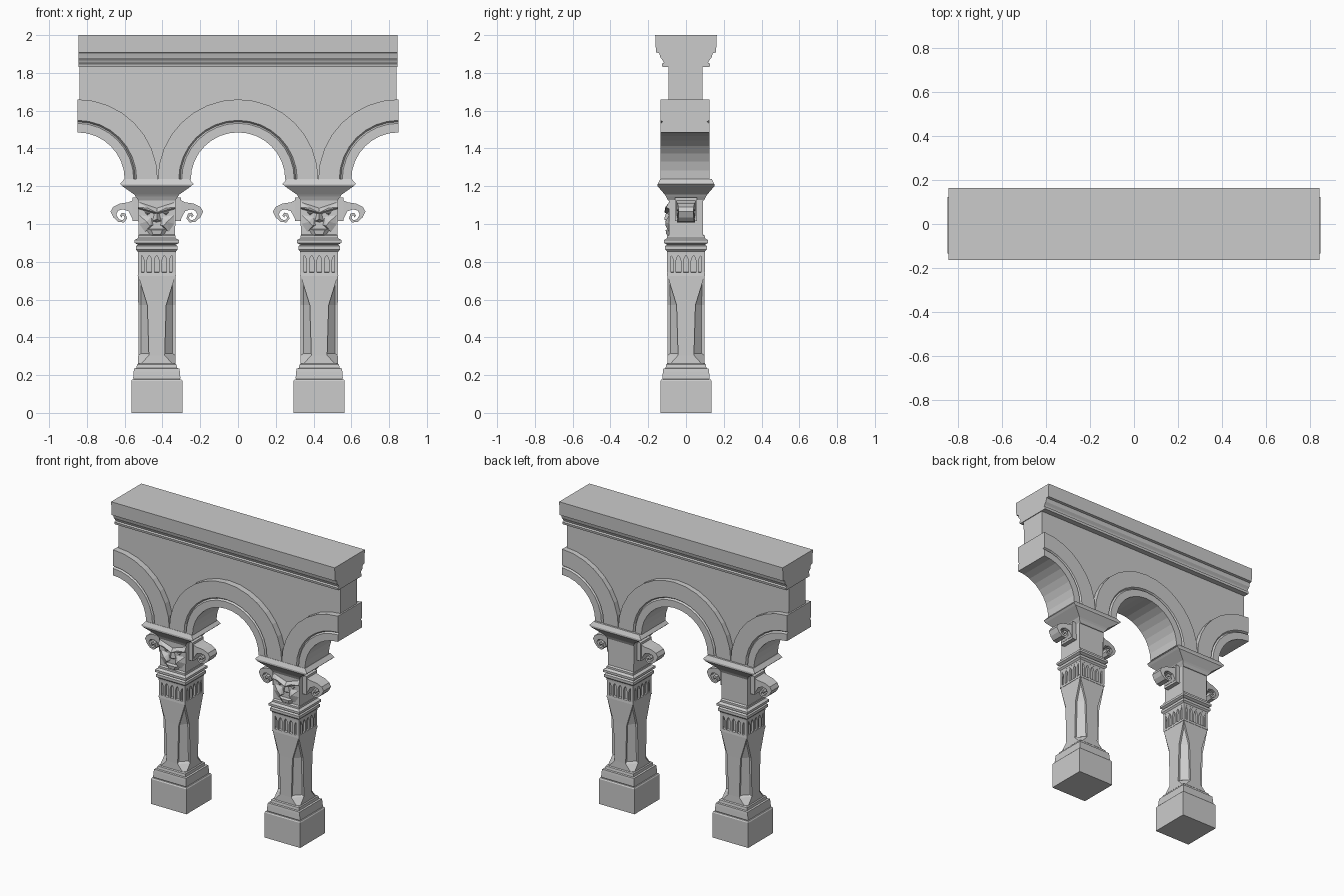
import bpy, bmesh
from math import sin, cos, radians
from mathutils import Matrix

if "Cube" in bpy.data.objects:
    bpy.data.objects.remove(bpy.data.objects["Cube"])


def finish(name, bm):
    bmesh.ops.recalc_face_normals(bm, faces=bm.faces)
    me = bpy.data.meshes.new(name)
    bm.to_mesh(me)
    bm.free()
    ob = bpy.data.objects.new(name, me)
    bpy.context.collection.objects.link(ob)
    return ob


def loft(bm, sections):
    """Skin closed sections in order and cap both ends."""
    rows = [[bm.verts.new(p) for p in s] for s in sections]
    n = len(rows[0])
    for a, b in zip(rows, rows[1:]):
        for i in range(n):
            j = (i + 1) % n
            bm.faces.new((a[i], a[j], b[j], b[i]))
    bm.faces.new(rows[0])
    bm.faces.new(rows[-1])


def stack(name, levels):
    """Rectangular moulding from (z, half x, half y) levels."""
    bm = bmesh.new()
    loft(bm, [[(-x, -y, z), (x, -y, z), (x, y, z), (-x, y, z)] for z, x, y in levels])
    return finish(name, bm)


def square(pairs):
    return [(z, h, h) for z, h in pairs]


def hull(bm, pts):
    vs = [bm.verts.new(p) for p in pts]
    bmesh.ops.convex_hull(bm, input=vs)


def arc(cx, r, a0, a1, n):
    angles = [radians(a0 + (a1 - a0) * i / n) for i in range(n + 1)]
    return [(cx + r * cos(a), SPRING + r * sin(a)) for a in angles]


SPRING, COL_X = 1.235, 0.43
parts = []

# Plinth and stepped base
parts.append(stack("plinth", square([(0, .135), (.17, .135), (.178, .13)])))
parts.append(stack("base_moulding", square(
    [(.178, .122), (.185, .125), (.22, .122), (.235, .12), (.237, .108), (.255, .105), (.262, .098)])))

# Chamfered shaft with sunken pointed panels on its corners
bm = bmesh.new()
sections = []
for z, h, f in [(.24, .1, .1), (.305, .098, .042), (.57, .098, .05), (.73, .099, .099)]:
    sections.append([(-f, -h, z), (f, -h, z), (h, -f, z), (h, f, z),
                     (f, h, z), (-f, h, z), (-h, f, z), (-h, -f, z)])
loft(bm, sections)
bmesh.ops.remove_doubles(bm, verts=bm.verts, dist=.001)
bmesh.ops.recalc_face_normals(bm, faces=bm.faces)
panels = []
for f in bm.faces:
    c = f.calc_center_median()
    if c.z > .4 and abs(f.normal.x) > .3 and abs(f.normal.y) > .3:
        panels.append(f)
bmesh.ops.inset_region(bm, faces=panels, thickness=.009, depth=-.012,
                       use_boundary=True, use_even_offset=True)
parts.append(finish("shaft", bm))

# Band of pointed niches: a comb-shaped plate on each of four sides
outline = [(.0995, .85), (-.0995, .85)]
slots, width = 5, .199 / 5
for i in range(slots):
    x = -.0995 + i * width
    a, b, m = x + .007, x + width - .007, x + width / 2
    outline += [(x, .742), (a, .742), (a, .805), (a + .005, .822), (m, .834),
                (b - .005, .822), (b, .805), (b, .742)]
outline.append((.0995, .742))
bm = bmesh.new()
for k in range(4):
    rot = Matrix.Rotation(radians(90 * k), 4, 'Z')
    loft(bm, [[rot @ Matrix.Translation((x, y, z)) @ Matrix.Identity(4).to_translation()
               for x, z in outline] for y in (-.0995, -.08)])
parts.append(finish("niche_band", bm))
parts.append(stack("niche_core", square([(.725, .101), (.742, .099), (.745, .085), (.85, .085)])))

# Neck rings and capital block
parts.append(stack("neck_rings", square(
    [(.843, .1), (.855, .101), (.865, .111), (.883, .111), (.89, .1),
     (.9, .117), (.915, .117), (.925, .1), (.938, .1), (.945, .09)])))
parts.append(stack("capital_block", [(.935, .097, .09), (1.14, .1, .09)]))

# Carved mask in low relief on the front of the block
bm = bmesh.new()
for s in (1, -1):
    hull(bm, [(s * x, y, z) for x, y, z in [
        (0, -.088, 1.085), (0, -.113, 1.06), (.1, -.088, 1.118), (.1, -.106, 1.088),
        (.1, -.088, 1.08), (.05, -.112, 1.085), (0, -.088, 1.05)]])
    hull(bm, [(s * x, y, z) for x, y, z in [
        (.028, -.088, 1.04), (.095, -.088, 1.05), (.097, -.088, 1.0), (.065, -.088, .955),
        (.018, -.088, .995), (.055, -.11, 1.012), (.035, -.108, .99)]])
    hull(bm, [(s * x, y, z) for x, y, z in [
        (.03, -.088, 1.058), (.07, -.088, 1.068), (.05, -.1, 1.057), (.05, -.088, 1.045)]])
hull(bm, [(0, -.1, 1.075), (.01, -.088, 1.07), (-.01, -.088, 1.07), (.025, -.088, 1.015),
          (-.025, -.088, 1.015), (0, -.116, 1.025), (0, -.088, 1.008)])
hull(bm, [(.06, -.088, .975), (-.06, -.088, .975), (.035, -.088, .935), (-.035, -.088, .935),
          (.03, -.108, .968), (-.03, -.108, .968), (.02, -.104, .945), (-.02, -.104, .945)])
parts.append(finish("carved_mask", bm))

# Curled scrolls on both sides of the capital
scroll = [(.09, 1.125), (.128, 1.125), (.15, 1.115), (.195, 1.108), (.232, 1.09), (.245, 1.065),
          (.23, 1.035), (.205, 1.012), (.175, 1.008), (.157, 1.028), (.165, 1.055), (.185, 1.06),
          (.195, 1.045), (.185, 1.033), (.183, 1.045), (.173, 1.043), (.171, 1.03), (.182, 1.02),
          (.2, 1.025), (.215, 1.05), (.205, 1.07), (.18, 1.078), (.15, 1.068), (.13, 1.03), (.09, 1.03)]
bm = bmesh.new()
for s in (1, -1):
    loft(bm, [[(s * x, t * (.055 - .1 * (x - .09)), z) for x, z in scroll] for t in (-1, 1)])
    loft(bm, [[(s * x, -.058, z), (s * x, .058, z), (s * x, .058, z + h), (s * x, -.058, z + h)]
              for x, z, h in [(.09, 1.015, .125), (.128, 1.015, .125)]])
parts.append(finish("capital_scrolls", bm))

# Flared slab carrying the arches
parts.append(stack("abacus", [(1.125, .098, .095), (1.145, .112, .105), (1.155, .118, .112),
                              (1.2, .182, .15), (1.212, .195, .15), (1.237, .173, .137)]))

# Place both columns
for ob in parts:
    ob.location.x = -COL_X
    twin = ob.copy()
    twin.name = ob.name + "_right"
    twin.location.x = COL_X
    bpy.context.collection.objects.link(twin)

# Arch rings with a fine groove on both faces
F, B = -.135, .124
ring = [(.25, B), (.25, F), (.298, F), (.306, F + .012), (.314, F), (.425, F),
        (.425, B), (.314, B), (.306, B - .012), (.298, B)]
for name, cx, a0, a1, n in [("centre_arch", 0, 180, 0, 16), ("left_half_arch", -.85, 90, 0, 8),
                            ("right_half_arch", .85, 180, 90, 8)]:
    rails = [arc(cx, r, a0, a1, n) for r, y in ring]
    bm = bmesh.new()
    loft(bm, [[(rail[i][0], y, rail[i][1]) for rail, (r, y) in zip(rails, ring)]
              for i in range(n + 1)])
    finish(name, bm)

# Wall above the arches, its lower edge hidden inside the rings
edge = [(-.84, 1.84)]
for cx, a0, a1, n in [(-.85, 88, 0, 8), (0, 180, 0, 16), (.85, 180, 92, 8)]:
    edge += [(max(-.84, min(.84, x)), z) for x, z in arc(cx, .35, a0, a1, n)]
edge.append((.84, 1.84))
bm = bmesh.new()
loft(bm, [[(x, y, z) for x, z in edge] for y in (-.092, .088)])
finish("spandrel_wall", bm)

# Cornice: one symmetrical profile run along the length
half = [(.125, 1.832), (.128, 1.848), (.117, 1.853), (.122, 1.865), (.135, 1.88),
        (.137, 1.888), (.142, 1.905), (.159, 1.908), (.163, 2.0)]
profile = half + [(-y, z) for y, z in reversed(half)]
bm = bmesh.new()
loft(bm, [[(x, y, z) for y, z in profile] for x in (-.845, .845)])
finish("cornice", bm)
